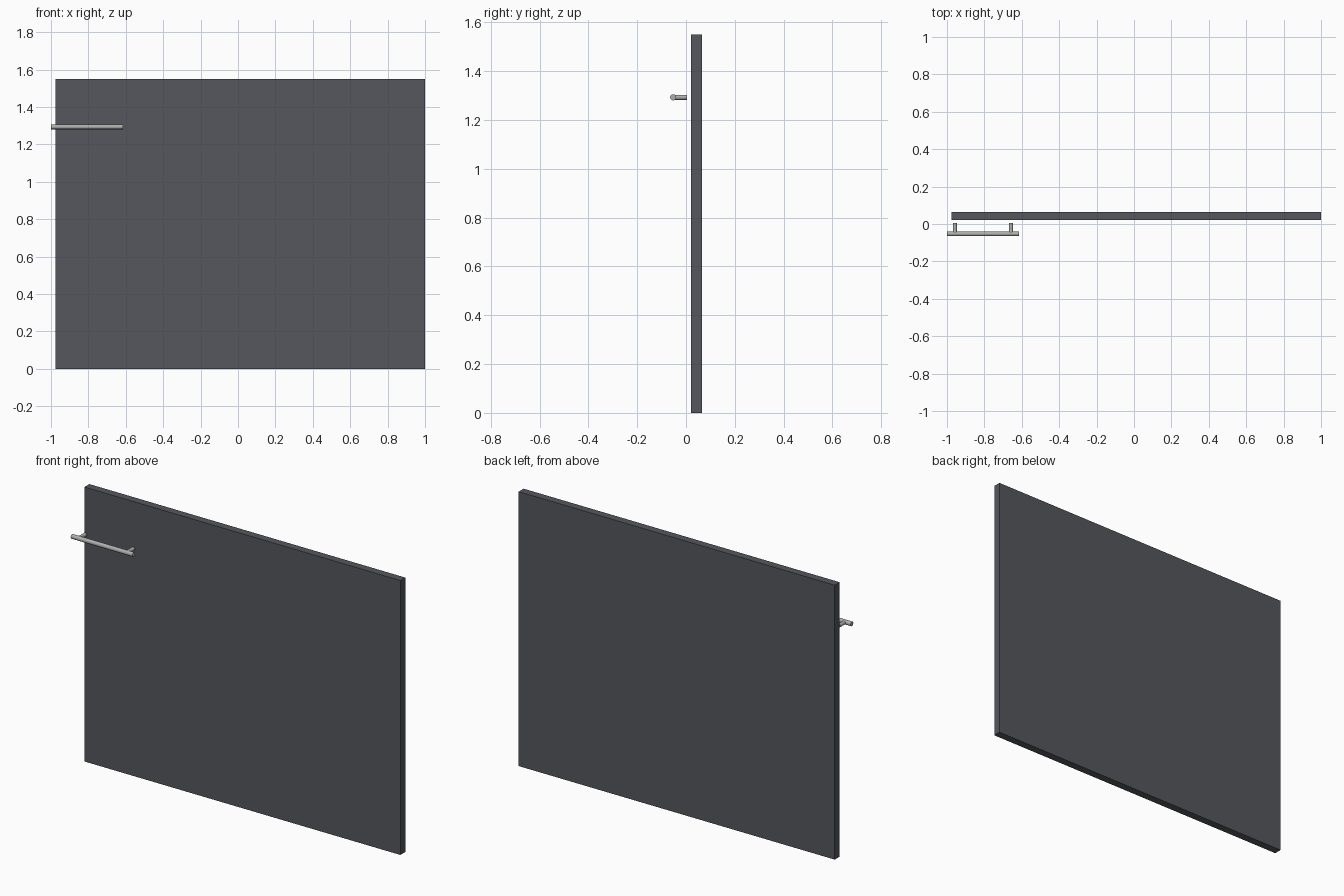
import bpy
from math import radians

if "Cube" in bpy.data.objects:
    bpy.data.objects.remove(bpy.data.objects["Cube"])

def material(name, rgb):
    m = bpy.data.materials.new(name)
    m.diffuse_color = (*rgb, 1)
    m.use_nodes = True
    m.node_tree.nodes["Principled BSDF"].inputs["Base Color"].default_value = m.diffuse_color
    return m

dark = material("dark_panel", (0.09, 0.095, 0.11))
steel = material("steel", (0.42, 0.43, 0.42))

def box(name, x0, x1, y0, y1, z0, z1, mat):
    bpy.ops.mesh.primitive_cube_add(size=1, location=((x0 + x1) / 2, (y0 + y1) / 2, (z0 + z1) / 2))
    ob = bpy.context.object
    ob.name = name
    ob.scale = (x1 - x0, y1 - y0, z1 - z0)
    bpy.ops.object.transform_apply(location=False, rotation=False, scale=True)
    ob.data.materials.append(mat)

def rod(name, centre, length, radius, rot, mat):
    bpy.ops.mesh.primitive_cylinder_add(vertices=24, radius=radius, depth=length,
                                        location=centre, rotation=rot)
    ob = bpy.context.object
    ob.name = name
    ob.data.materials.append(mat)
    bpy.ops.object.shade_smooth_by_angle(angle=radians(35))

# Door panel
box("door_panel", -0.975, 1.0, 0.021, 0.065, 0, 1.55, dark)

# Bar handle with two standoff posts
BAR_X, BAR_Y, BAR_Z = -0.8075, -0.0525, 1.293
rod("handle_bar", (BAR_X, BAR_Y, BAR_Z), 0.385, 0.0125, (0, radians(90), 0), steel)
for side, name in ((-1, "handle_post_left"), (1, "handle_post_right")):
    rod(name, (BAR_X + side * 0.15, (BAR_Y + 0.005) / 2, BAR_Z), 0.005 - BAR_Y, 0.0105,
        (radians(90), 0, 0), steel)
